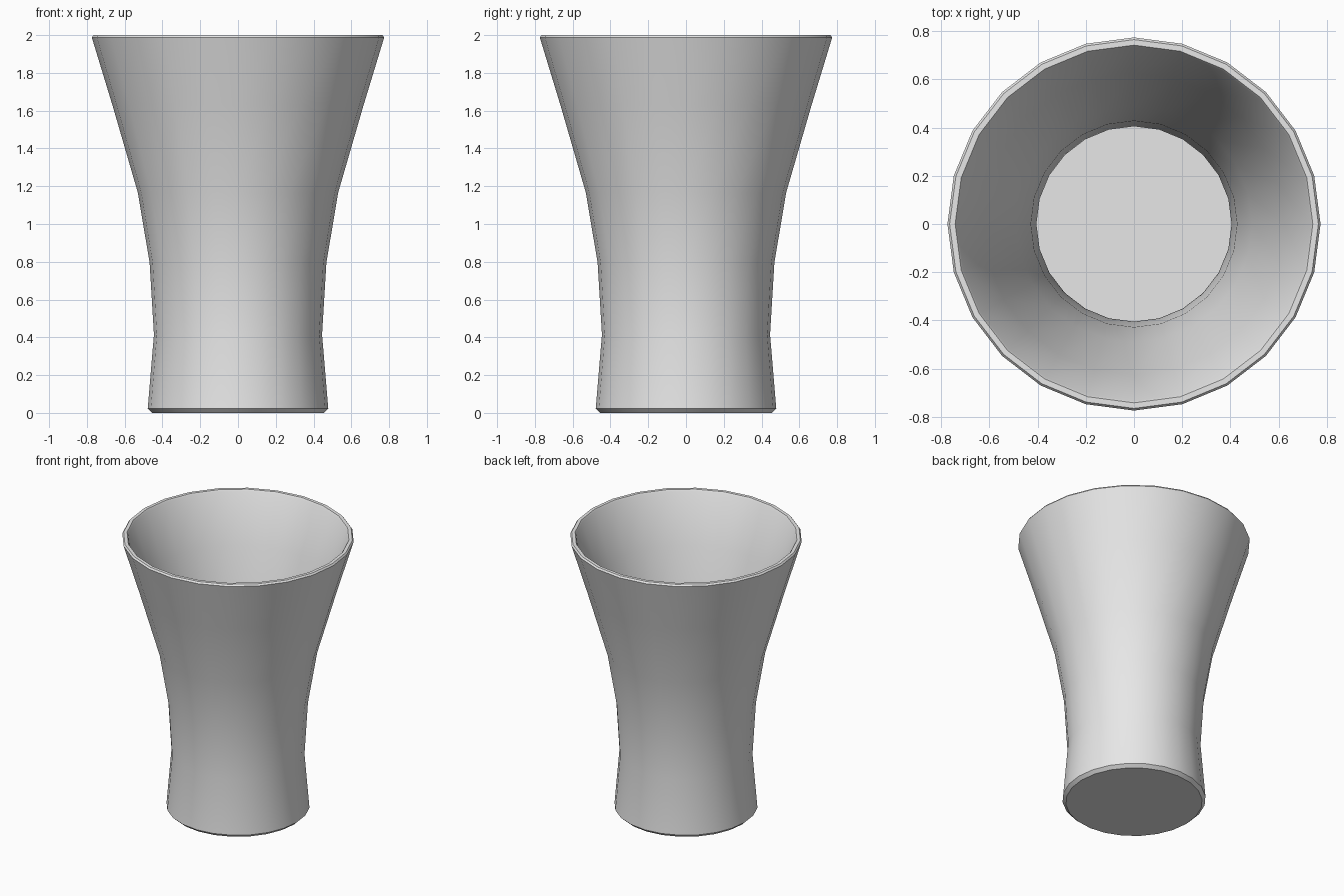
import bpy, bmesh, math

if "Cube" in bpy.data.objects:
    bpy.data.objects.remove(bpy.data.objects["Cube"], do_unlink=True)

SIDES = 24

# One light grey material
grey = bpy.data.materials.new("light_grey")
grey.use_nodes = True
color = (0.8, 0.8, 0.8, 1.0)
grey.diffuse_color = color
grey.node_tree.nodes["Principled BSDF"].inputs["Base Color"].default_value = color


def lathe(name, profile):
    """Revolve (radius, height) points about z and cap both ends."""
    bm = bmesh.new()
    rings = []
    for r, z in profile:
        angles = [2 * math.pi * i / SIDES for i in range(SIDES)]
        rings.append([bm.verts.new((r * math.cos(a), r * math.sin(a), z)) for a in angles])
    for low, high in zip(rings, rings[1:]):
        for i in range(SIDES):
            j = (i + 1) % SIDES
            bm.faces.new((low[i], low[j], high[j], high[i]))
    bm.faces.new(rings[0])
    bm.faces.new(rings[-1])
    bmesh.ops.recalc_face_normals(bm, faces=bm.faces)
    mesh = bpy.data.meshes.new(name)
    bm.to_mesh(mesh)
    bm.free()
    mesh.materials.append(grey)
    obj = bpy.data.objects.new(name, mesh)
    bpy.context.collection.objects.link(obj)
    return obj


# Outer wall from the chamfered foot to the rim
outer = [(0.455, 0.0), (0.478, 0.022), (0.445, 0.415), (0.468, 0.795),
         (0.53, 1.165), (0.665, 1.63), (0.774, 1.988), (0.765, 2.0)]
# Inner wall from the rim down to the floor
inner = [(0.742, 2.0), (0.734, 1.988), (0.625, 1.64), (0.49, 1.175),
         (0.428, 0.80), (0.405, 0.415), (0.435, 0.045)]

cup = lathe("cup", outer + inner)

# Smooth walls, crisp foot, rim and floor edges
bpy.ops.object.select_all(action='DESELECT')
cup.select_set(True)
bpy.context.view_layer.objects.active = cup
bpy.ops.object.shade_smooth_by_angle(angle=math.radians(30))
